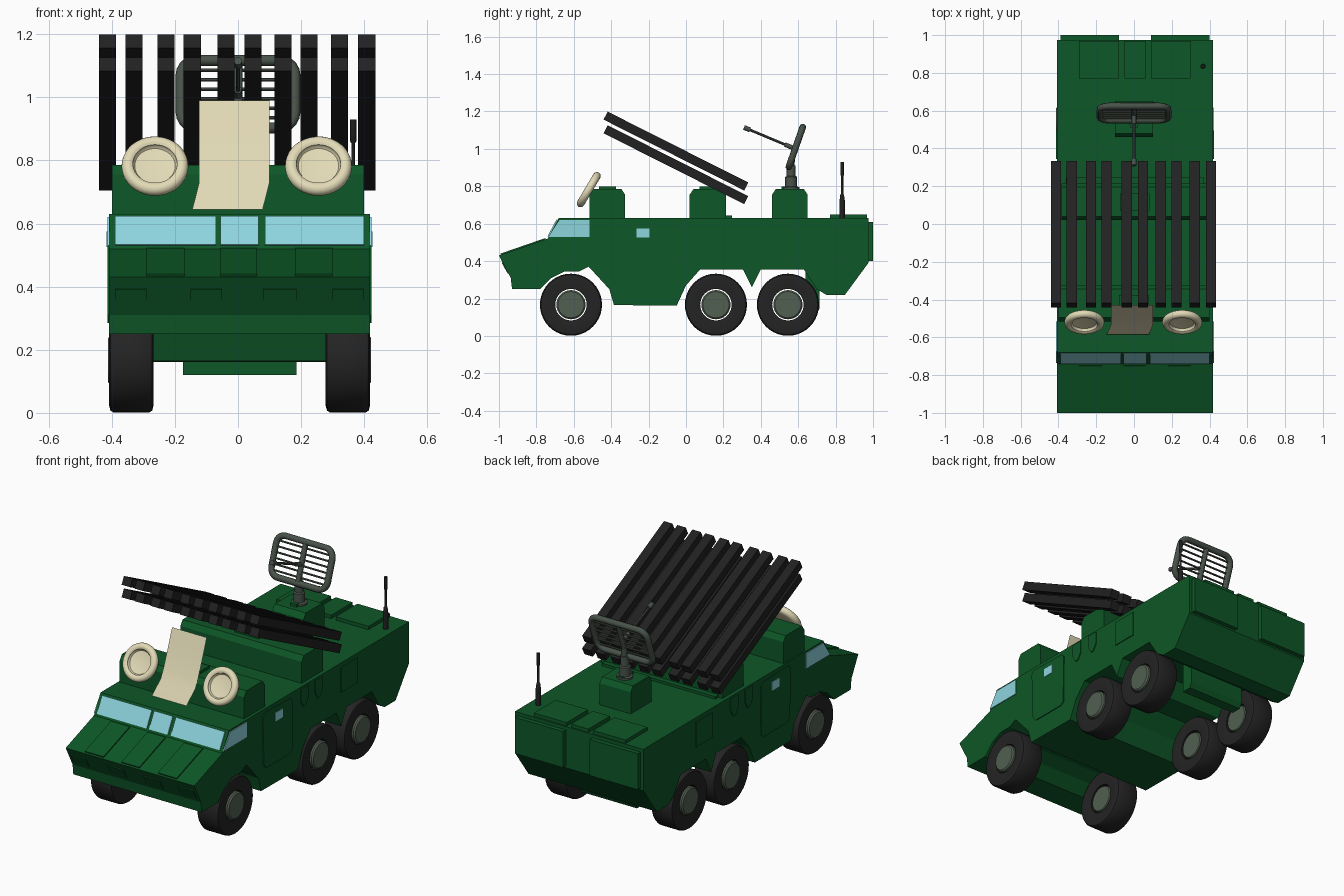
import bpy, bmesh, math
from mathutils import Vector, Matrix

if "Cube" in bpy.data.objects:
    bpy.data.objects.remove(bpy.data.objects["Cube"])

CX = 0.005  # hull centre line


def mat(name, rgb):
    m = bpy.data.materials.new(name)
    m.diffuse_color = (*rgb, 1)
    m.use_nodes = True
    m.node_tree.nodes["Principled BSDF"].inputs["Base Color"].default_value = m.diffuse_color
    return m


GREEN = mat("army green", (0.004, 0.095, 0.020))
GLASS = mat("pale blue glass", (0.27, 0.66, 0.73))
CREAM = mat("cream", (0.76, 0.70, 0.47))
RUBBER = mat("tyre black", (0.017, 0.017, 0.017))
TUBE = mat("launcher black", (0.015, 0.015, 0.016))
HUB = mat("hub grey green", (0.085, 0.115, 0.085))
RADAR = mat("radar grey", (0.065, 0.085, 0.068))


def finish(name, bm, m, smooth=False):
    if not smooth or m != CREAM:
        bmesh.ops.recalc_face_normals(bm, faces=bm.faces)
    me = bpy.data.meshes.new(name)
    bm.to_mesh(me)
    bm.free()
    me.materials.append(m)
    ob = bpy.data.objects.new(name, me)
    bpy.context.collection.objects.link(ob)
    if smooth:
        bpy.ops.object.select_all(action='DESELECT')
        ob.select_set(True)
        bpy.context.view_layer.objects.active = ob
        bpy.ops.object.shade_smooth_by_angle(angle=math.radians(40))
    return ob


def prism(name, pts, x0, x1, m):
    """Extrude a (y, z) outline from x0 to x1."""
    bm = bmesh.new()
    a = [bm.verts.new((x0, y, z)) for y, z in pts]
    b = [bm.verts.new((x1, y, z)) for y, z in pts]
    bm.faces.new(a)
    bm.faces.new(b[::-1])
    for i in range(len(pts)):
        j = (i + 1) % len(pts)
        bm.faces.new((a[i], b[i], b[j], a[j]))
    return finish(name, bm, m)


def box(name, x0, x1, y0, y1, z0, z1, m=GREEN):
    return prism(name, [(y0, z0), (y1, z0), (y1, z1), (y0, z1)], x0, x1, m)


def slope_plate(name, p, q, x0, x1, m=GREEN, t=0.007):
    """Thin plate lying on the sloped line p-q."""
    d = (Vector(q) - Vector(p)).normalized()
    n = Vector((-d.y, d.x)) * t
    p, q = Vector(p), Vector(q)
    return prism(name, [tuple(v) for v in (p, q, q + n, p + n)], x0, x1, m)


def lathe(name, prof, m, centre, axis, seg=32, closed=False):
    """Spin (radius, height) points about an axis."""
    bm = bmesh.new()
    mt = Matrix.Translation(centre) @ Vector(axis).to_track_quat('Z', 'Y').to_matrix().to_4x4()
    rings = [[bm.verts.new(mt @ Vector((r * math.cos(i * math.tau / seg), r * math.sin(i * math.tau / seg), h)))
              for i in range(seg)] for r, h in prof]
    pairs = list(zip(rings, rings[1:])) + ([(rings[-1], rings[0])] if closed else [])
    for a, b in pairs:
        for i in range(seg):
            j = (i + 1) % seg
            bm.faces.new((a[i], a[j], b[j], b[i]))
    if not closed:
        bm.faces.new(rings[0][::-1])
        bm.faces.new(rings[-1])
    return finish(name, bm, m, True)


def rod(name, a, b, r, m, seg=12):
    d = Vector(b) - Vector(a)
    return lathe(name, [(r, 0), (r, d.length)], m, a, d, seg)


# Hull with open wheel arches
hull = [(-1, .43), (-.74, .52), (-.68, .63), (.975, .63), (.975, .39), (.85, .22), (.75, .22), (.70, .25),
        (.63, .355), (.40, .355), (.352, .26), (.305, .355), (.075, .355), (0, .27), (-.05, .162), (-.385, .165),
        (-.41, .25), (-.52, .37), (-.57, .345), (-.65, .345), (-.72, .31), (-.78, .25), (-.93, .25), (-.937, .31)]
prism("hull", hull, CX - .413, CX + .413, GREEN)
prism("rear_skid", [(.64, .36), (.64, .12), (.70, .12), (.715, .15), (.715, .3)], -.175, .185, GREEN)

# Windscreen panes and bonnet panels
for x0, x1 in ((-.39, -.07), (-.055, .065), (.085, .40)):
    slope_plate("windscreen", (-.734, .53), (-.686, .62), x0, x1, GLASS)
for x0, x1 in ((-.29, -.17), (-.055, .06), (.18, .30)):
    slope_plate("bonnet_panel", (-.99, .4335), (-.75, .5165), x0, x1)
for x0, x1 in ((-.39, -.29), (-.15, -.05), (.08, .185), (.30, .40)):
    slope_plate("nose_panel", (-.946, .335), (-.979, .394), x0, x1)

# Details repeated on both flanks
shield = [(0, .62), (.07, .62), (.07, .55), (.045, .51), (.025, .51), (0, .55)]
for s in (-1, 1):
    def flank(name, pts, m=GREEN, base=.413, t=.005):
        prism(name, pts, CX + s * base, CX + s * (base + t), m)
    flank("side_window", [(-.735, .53), (-.675, .62), (-.515, .62), (-.515, .53)], GLASS)
    flank("side_door", [(-.375, .59), (-.355, .61), (-.12, .605), (-.10, .585), (-.105, .30), (-.125, .285),
                        (-.34, .285), (-.365, .31)])
    flank("door_window", [(-.265, .525), (-.195, .525), (-.195, .575), (-.265, .575)], GLASS, .418, .003)
    for y in (-.025, .107):
        flank("side_shield", [(y + a, b) for a, b in shield])
    flank("side_hatch", [(.345, .46), (.495, .46), (.495, .605), (.345, .605)])

# Rear doors and roof hatches
for x0, x1 in ((-.39, -.08), (.09, .40)):
    box("rear_door", x0, x1, .97, 1.0, .40, .61)
for x0, x1 in ((-.29, -.08), (-.05, .06), (.09, .30)):
    box("roof_hatch", x0, x1, .77, .968, .62, .65)
box("roof_rail", -.36, .37, .215, .245, .62, .645)


# Raised roof housings with bevelled shoulders
def housing(name, x0, x1, y0, y1):
    pts = [(y0, .62), (y0, .755), (y0 + .02, .785), (y1 - .02, .785), (y1, .755), (y1, .62)]
    prism(name, pts, x0, x1, GREEN)
    mid = (y0 + y1) / 2
    box(name + "_cap", (x0 * .6 + x1 * .4), (x0 * .4 + x1 * .6), mid - .045, mid + .045, .78, .80)


housing("front_housing", -.40, .40, -.515, -.325)
housing("launcher_housing", -.385, .395, .02, .215)
housing("radar_housing", -.10, .10, .46, .65)

# Six wheels: hollow tyre, separate hub
tyre = [(.084, -.06), (.145, -.07), (.160, -.066), (.166, -.056), (.166, .056), (.160, .066), (.145, .07), (.084, .06)]
hub = [(.072, -.06), (.078, -.05), (.078, .066), (.070, .074)]
for y in (-.615, .16, .545):
    for s in (-1, 1):
        c = (CX + s * .343, y, .167)
        lathe("tyre", tyre, RUBBER, c, (s, 0, 0), 40, True)
        lathe("hub", hub, HUB, c, (s, 0, 0), 32)

# Two layers of ten launcher rails, sloping down to the rear
along = Vector((.75, -.378)).normalized()
up = Vector((-along.y, along.x))
for z_top in (1.178, 1.105):
    start = Vector((-.43, z_top))
    end = start + along * .842
    h = up * .024
    outline = [tuple(v) for v in (start - h, end - h, end + h, start + h)]
    for x in (-.413, -.330, -.228, -.145, -.038, .047, .142, .225, .322, .408):
        prism("launcher_rail", outline, x - .027, x + .027, TUBE)

# Cream round dishes
rim = [(.085 + .021 * math.cos(a), .021 * math.sin(a)) for a in [-math.pi / 2 + i * math.pi / 8 for i in range(11)]]
for x in (-.263, .255):
    lathe("round_dish", [(.06, -.021)] + rim + [(.070, .008), (.064, .001), (.03, -.004)],
          CREAM, (x, -.52, .782), (0, -.86, .51), 40)

# Cream curved sheet leaning back
bm = bmesh.new()
rows = [(-.585, .645, -.022), (-.56, .69, -.010), (-.535, .73, 0), (-.51, .78, 0), (-.47, .88, 0), (-.43, .99, 0)]
rows = [(bm.verts.new((-.123 + dx, y, z)), bm.verts.new((.1 + dx, y, z))) for y, z, dx in rows]
for (a, b), (d, c) in zip(rows, rows[1:]):
    bm.faces.new((a, b, c, d))
finish("curved_sheet", bm, CREAM, True)

# Radar: mast, rounded frame, bars and feed horn
C = Vector((0, .587, 1.01))
tilt = Vector((0, .33, .944))


def rp(x, v):
    return C + Vector((x, 0, 0)) + tilt * v


lathe("radar_mast", [(.045, 0), (.045, .015), (.032, .02), (.032, .07), (.024, .075), (.024, .13)],
      RADAR, (0, .562, .78), (0, 0, 1), 16)
rod("mast_arm", (0, .562, .89), rp(0, -.06), .016, RADAR)
cu = bpy.data.curves.new("radar_frame", 'CURVE')
cu.dimensions = '3D'
cu.bevel_depth = .018
cu.bevel_resolution = 2
sp = cu.splines.new('POLY')
loop = []
for k, (sx, sv) in enumerate(((1, 1), (-1, 1), (-1, -1), (1, -1))):
    for i in range(6):
        a = (k + i / 5) * math.pi / 2
        loop.append(rp(sx * .13 + .05 * math.cos(a), sv * .063 + .05 * math.sin(a)))
sp.points.add(len(loop) - 1)
for p, co in zip(sp.points, loop):
    p.co = (*co, 1)
sp.use_cyclic_u = True
cu.materials.append(RADAR)
bpy.context.collection.objects.link(bpy.data.objects.new("radar_frame", cu))
for v in (-.08, -.048, -.016, .016, .048, .08):
    rod("radar_bar", rp(-.175, v), rp(.175, v), .0055, RADAR, 8)
rod("radar_spine", rp(0, -.115), rp(0, .115), .015, RADAR)
tip = Vector((0, .31, 1.115))
root = rp(0, -.01)
rod("feed_arm", root, tip, .007, RADAR, 8)
rod("feed_horn", tip, tip.lerp(root, .12), .013, RADAR)
rod("feed_socket", root, root.lerp(tip, .2), .012, RADAR)

# Whip antenna
lathe("antenna", [(.014, 0), (.014, .10), (.010, .13), (.006, .135), (.006, .23), (.010, .235), (.010, .305)],
      TUBE, (.365, .835, .625), (0, 0, 1), 12)
